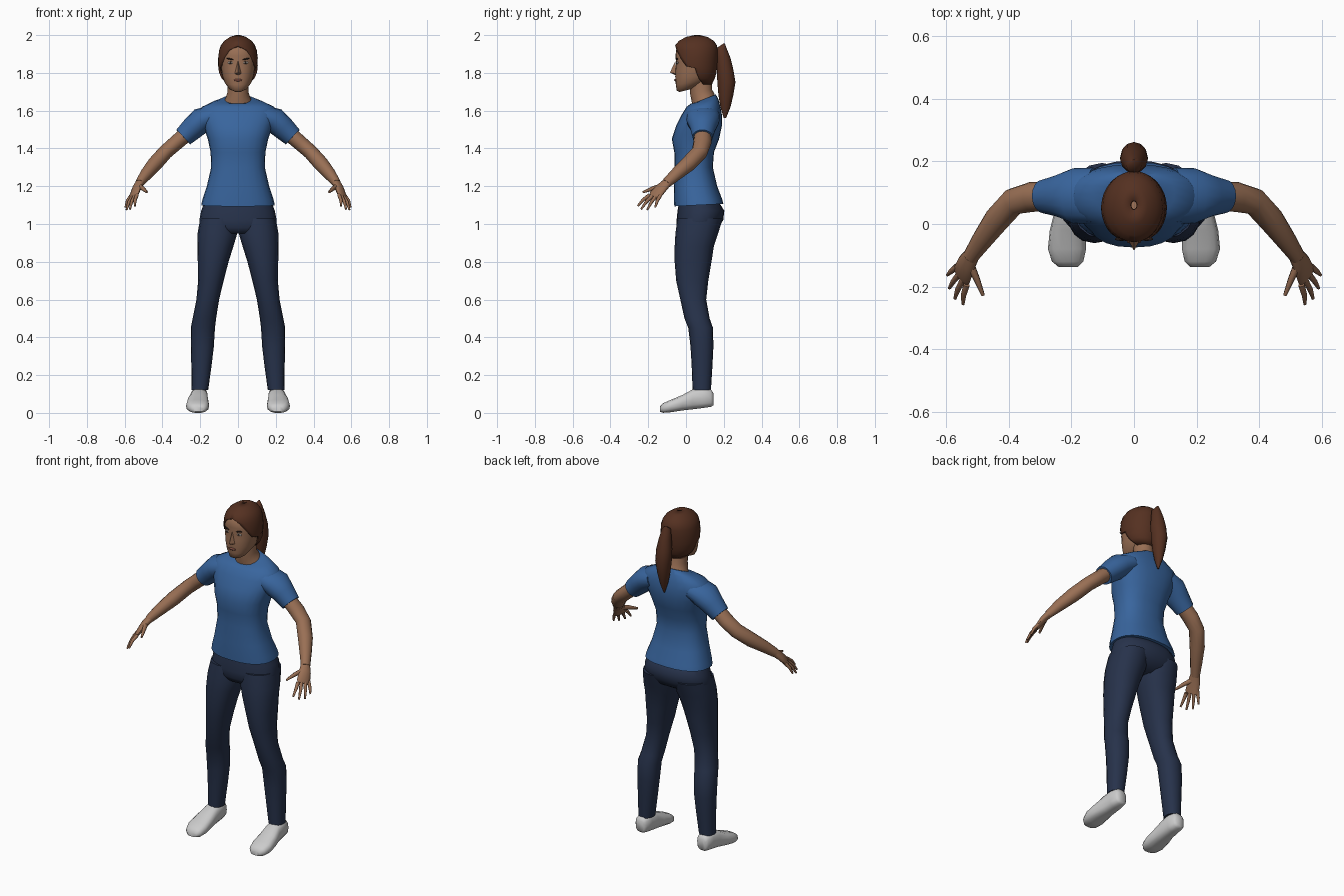
import bpy, bmesh
from math import cos, sin, pi, radians, copysign
from mathutils import Vector, Matrix


def material(name, rgb):
    m = bpy.data.materials.new(name)
    m.diffuse_color = (*rgb, 1)
    return m


SKIN = material("skin", (.32, .16, .09))
HAIR = material("hair", (.09, .03, .015))
SHIRT = material("shirt", (.04, .13, .34))
PANTS = material("pants", (.02, .032, .07))
DARK = material("dark", (.02, .012, .01))
WHITE = material("eye_white", (.5, .45, .4))
LIP = material("lip", (.2, .07, .05))


def finish(name, bm, mat=None, mirror=False, angle=60):
    bmesh.ops.remove_doubles(bm, verts=bm.verts, dist=.0005)
    bmesh.ops.recalc_face_normals(bm, faces=bm.faces)
    me = bpy.data.meshes.new(name)
    bm.to_mesh(me)
    bm.free()
    ob = bpy.data.objects.new(name, me)
    bpy.context.collection.objects.link(ob)
    if mat:
        me.materials.append(mat)
    bpy.ops.object.select_all(action='DESELECT')
    ob.select_set(True)
    bpy.context.view_layer.objects.active = ob
    bpy.ops.object.shade_smooth_by_angle(angle=radians(angle))
    if mirror:
        ob.modifiers.new("mirror", 'MIRROR').use_mirror_merge = False
    return ob


def ring(c, u, v, n, p=2.0):
    """Superellipse ring around c with half axes u and v."""
    def f(t):
        return copysign(abs(t) ** (2 / p), t)
    return [c + u * f(cos(2 * pi * i / n)) + v * f(sin(2 * pi * i / n)) for i in range(n)]


def loft(rings, closed=True, caps=(True, True)):
    bm = bmesh.new()
    rows = [[bm.verts.new(q) for q in r] for r in rings]
    n = len(rows[0])
    for a, b in zip(rows, rows[1:]):
        for i in range(n if closed else n - 1):
            j = (i + 1) % n
            bm.faces.new((a[i], a[j], b[j], b[i]))
    for row, cap in ((rows[0], caps[0]), (rows[-1], caps[1])):
        if cap:
            bm.faces.new(row)
    return bm


def stack(name, data, mat, n=20, p=2.2, mirror=False, tilts=()):
    """Horizontal sections (z, x0, x1, y0, y1) with optional slope per section."""
    rings = []
    for k, (z, x0, x1, y0, y1) in enumerate(data):
        t = tilts[k] if k < len(tilts) else 0
        ry = (y1 - y0) / 2
        rings.append(ring(Vector(((x0 + x1) / 2, (y0 + y1) / 2, z)), Vector(((x1 - x0) / 2, 0, 0)),
                          Vector((0, ry, t * ry)), n, p))
    return finish(name, loft(rings), mat, mirror)


def sym(data):
    return [(z, -rx, rx, y0, y1) for z, rx, y0, y1 in data]


def tube(name, data, mat, side=(0, 1, 0), n=12):
    """Mirrored limb through points (x, y, z, radius along side, other radius)."""
    pts = [Vector(d[:3]) for d in data]
    rings = []
    for k, d in enumerate(data):
        t = (pts[min(k + 1, len(pts) - 1)] - pts[max(k - 1, 0)]).normalized()
        u = Vector(side)
        u = (u - t * u.dot(t)).normalized()
        rings.append(ring(pts[k], u * d[3], t.cross(u) * d[4], n))
    return finish(name, loft(rings), mat, True)


def blob(name, loc, size, mat, mirror=False, rot=0):
    bm = bmesh.new()
    m = Matrix.Translation(loc) @ Matrix.Rotation(rot, 4, 'Y') @ Matrix.Diagonal((*size, 1))
    bmesh.ops.create_uvsphere(bm, u_segments=10, v_segments=6, radius=1, matrix=m)
    return finish(name, bm, mat, mirror)


# Shirt body
stack("shirt", sym([
    (1.10, .195, -.062, .198), (1.13, .188, -.063, .192), (1.20, .165, -.063, .165),
    (1.30, .142, -.06, .142), (1.38, .145, -.062, .148), (1.45, .16, -.075, .175),
    (1.52, .183, -.052, .19), (1.58, .204, -.022, .19), (1.62, .192, .003, .182),
    (1.648, .13, .025, .172), (1.662, .075, .04, .158)]),
    SHIRT, n=24, p=2.4, tilts=[.05] + [0] * 8 + [.15, .4])

# Sleeves
tube("sleeve", [
    (.13, .09, 1.575, .09, .055), (.195, .09, 1.548, .088, .068),
    (.24, .09, 1.507, .068, .062), (.29, .088, 1.46, .054, .053)], SHIRT, n=16)

# Hips and legs
stack("hips", sym([
    (1.13, .172, -.035, .165), (1.07, .195, -.045, .203), (1.02, .205, -.05, .197),
    (.98, .2, -.048, .17), (.95, .13, -.03, .12)]), PANTS, n=24)
stack("leg", [
    (1.03, .004, .2, -.045, .195), (.95, .004, .214, -.056, .17), (.88, .025, .215, -.06, .147),
    (.80, .05, .213, -.06, .135), (.70, .076, .211, -.052, .118), (.60, .1, .22, -.03, .107),
    (.50, .116, .24, -.008, .125), (.45, .122, .25, .012, .143), (.35, .128, .25, .024, .145),
    (.25, .14, .247, .03, .14), (.12, .158, .245, .035, .132)], PANTS, n=16, mirror=True)

# Shoes, lofted from heel to toe
shoe = []
for y, x, w, z0, z1 in [
        (.145, .205, .026, .04, .105), (.132, .205, .038, .031, .125), (.09, .205, .045, .025, .135),
        (.035, .207, .048, .018, .125), (-.02, .212, .057, .012, .095), (-.08, .214, .061, .003, .07),
        (-.12, .212, .05, 0, .052), (-.138, .21, .03, .006, .034)]:
    shoe.append(ring(Vector((x, y, (z0 + z1) / 2)), Vector((w, 0, 0)),
                     Vector((0, 0, (z1 - z0) / 2)), 14, 2.7))
finish("shoe", loft(shoe), None, True)

# Arms and hands
tube("arm", [
    (.25, .09, 1.497, .044, .042), (.33, .086, 1.428, .048, .04), (.385, .072, 1.38, .044, .039),
    (.44, .012, 1.318, .042, .04), (.485, -.05, 1.265, .034, .033), (.523, -.105, 1.215, .027, .023)],
    SKIN)
tube("palm", [
    (.517, -.097, 1.222, .026, .022), (.535, -.127, 1.193, .034, .019),
    (.55, -.163, 1.153, .039, .014), (.552, -.17, 1.143, .034, .01)], SKIN, (.45, .9, 0))
index, pinky = Vector((.535, -.194, 1.153)), Vector((.566, -.137, 1.15))
tips = [(.546, -.256, 1.095), (.572, -.238, 1.078), (.59, -.205, 1.075), (.596, -.163, 1.088)]
for i, tip in enumerate(tips):
    a, b = index.lerp(pinky, i / 3), Vector(tip)
    mid = a.lerp(b, .5) + Vector((.004, -.002, .004))
    tube("finger", [(*a, .011, .01), (*mid, .009, .009), (*b, .005, .005)], SKIN, (.45, .9, 0), 7)
tube("thumb", [(.525, -.125, 1.2, .017, .014), (.503, -.175, 1.188, .012, .011),
               (.482, -.228, 1.168, .006, .006)], SKIN, (0, 0, 1), 7)

# Neck and head
stack("neck", sym([
    (1.64, .08, .035, .155), (1.67, .064, .03, .15), (1.70, .055, .022, .138),
    (1.78, .055, .02, .135)]), SKIN, n=16, p=2, tilts=[.4, .35, .2])
stack("head", sym([
    (1.708, .026, -.035, .04), (1.722, .05, -.049, .08), (1.75, .071, -.054, .115),
    (1.78, .082, -.057, .135), (1.82, .089, -.056, .147), (1.855, .093, -.053, .15),
    (1.89, .095, -.056, .152), (1.93, .087, -.051, .14), (1.965, .055, -.015, .11)]),
    SKIN, n=24, tilts=[.25, .25, .15])

# Face details
bm = bmesh.new()
nose = [bm.verts.new(q) for q in [(0, -.055, 1.865), (-.018, -.053, 1.796), (0, -.085, 1.802),
                                  (.018, -.053, 1.796), (0, -.052, 1.786)]]
for f in [(0, 1, 2), (0, 2, 3), (1, 4, 2), (2, 4, 3)]:
    bm.faces.new([nose[i] for i in f])
finish("nose", bm, SKIN)
blob("eye", (.039, -.045, 1.854), (.017, .006, .007), WHITE, True)
blob("iris", (.039, -.0485, 1.854), (.007, .004, .006), DARK, True)
blob("eyebrow", (.04, -.048, 1.873), (.023, .006, .004), DARK, True, -.2)
blob("mouth", (0, -.056, 1.762), (.024, .007, .007), LIP)

# Hair cap: open bands around the back that close over the forehead
bands = []
for z, cy, rx, ry, phi in [
        (1.738, .075, .055, .062, 75), (1.77, .06, .086, .092, 85), (1.80, .055, .1, .106, 90),
        (1.825, .052, .104, .112, 92), (1.836, .052, .105, .114, 117), (1.88, .052, .105, .116, 135),
        (1.92, .053, .1, .116, 152), (1.945, .053, .091, .111, 180), (1.97, .055, .073, .092, 180),
        (1.99, .057, .043, .057, 180), (2.0, .06, .012, .015, 180)]:
    angles = [radians(phi) * (i / 14 - 1) for i in range(29)]
    bands.append([Vector((rx * sin(t), cy + ry * cos(t), z)) for t in angles])
cap = finish("hair_cap", loft(bands, False, (False, False)), HAIR)
solid = cap.modifiers.new("thickness", 'SOLIDIFY')
solid.thickness, solid.offset = .012, -1

# Ponytail
stack("ponytail", sym([
    (1.955, .004, .198, .206), (1.93, .024, .16, .215), (1.88, .034, .16, .235),
    (1.82, .044, .163, .25), (1.75, .044, .166, .262), (1.68, .035, .172, .25),
    (1.62, .022, .182, .236), (1.56, .004, .2, .212)]), HAIR, n=12, p=2)
